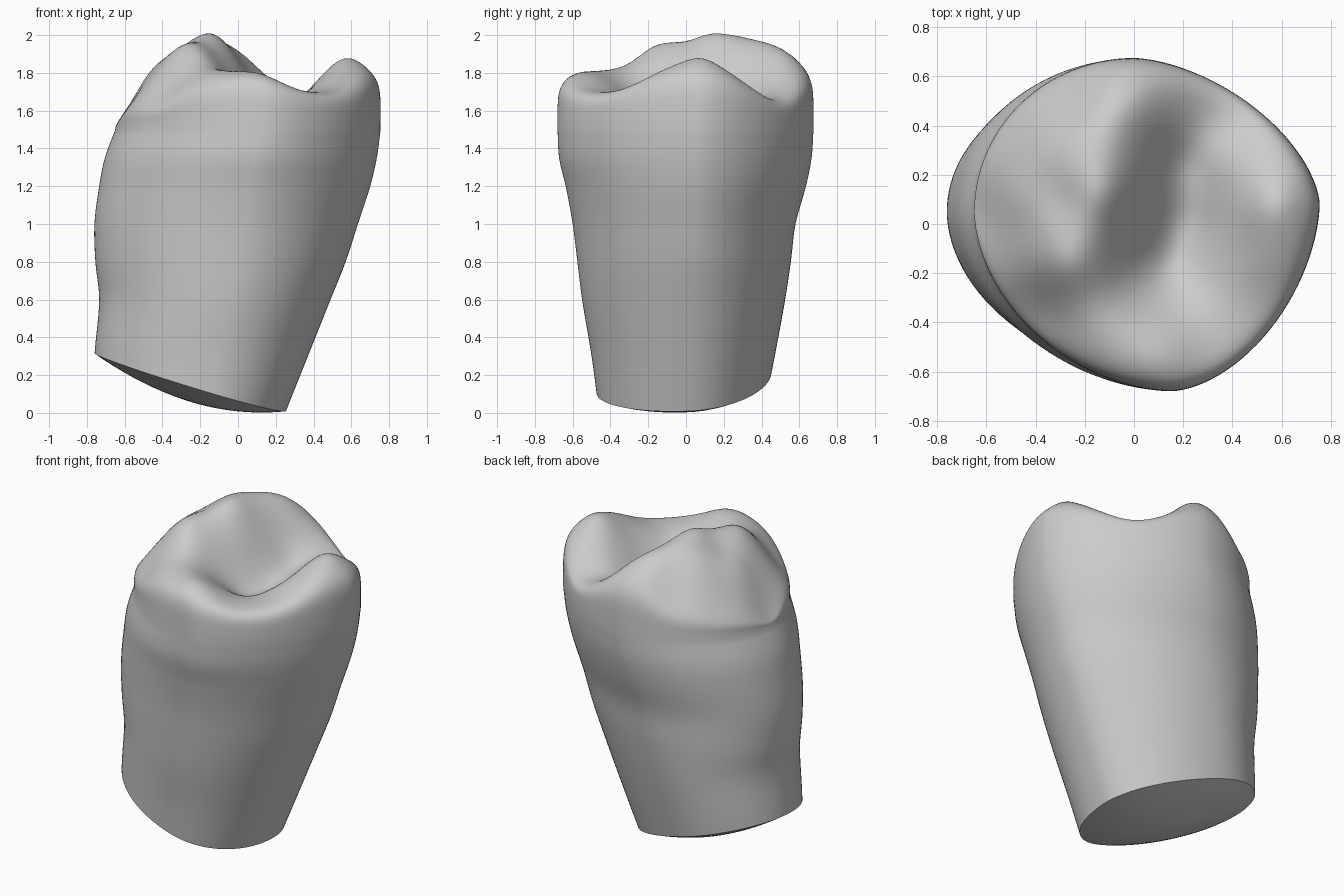
import bpy, bmesh, math
from mathutils import Vector

if "Cube" in bpy.data.objects:
    bpy.data.objects.remove(bpy.data.objects["Cube"])

SEG, SIDE, TOP, BASE = 112, 36, 44, 10
SHOULDER = 1.5

# Wall profile: height, left, right, front and back extents
WALL = [(0, -.765, .25, -.46, .41), (.3, -.76, .37, -.50, .47),
        (.6, -.735, .49, -.55, .525), (.8, -.755, .57, -.575, .555),
        (1, -.76, .635, -.60, .58), (1.2, -.735, .70, -.637, .635),
        (1.35, -.705, .735, -.672, .665), (1.5, -.65, .755, -.68, .675)]

# Chewing surface: cusps, ridges and grooves
RELIEF = [
    # high cusp and its outer slope
    (-.13, .12, 2), (-.14, .3, 1.99), (-.12, .47, 1.95), (-.12, .6, 1.88),
    (-.3, .1, 1.93), (-.47, .1, 1.81), (-.65, .05, 1.53), (-.35, .35, 1.87),
    (-.5, .4, 1.68), (-.27, .57, 1.77),
    # front ridge
    (-.27, -.17, 1.94), (-.42, -.05, 1.85), (-.52, -.2, 1.7), (-.4, -.36, 1.7),
    (-.2, -.42, 1.81), (-.08, -.44, 1.82), (.12, -.54, 1.81), (.3, -.5, 1.73),
    # inner slope and valley
    (.02, .5, 1.91), (.05, .25, 1.82), (.02, 0, 1.77), (-.02, -.22, 1.75),
    (.2, .45, 1.74), (.2, .25, 1.65), (.2, .02, 1.59), (.14, -.16, 1.6),
    (.14, -.35, 1.71),
    # low cusp
    (.58, .08, 1.89), (.7, .08, 1.86), (.58, -.15, 1.82), (.52, -.32, 1.74),
    (.55, .26, 1.8), (.4, .43, 1.68), (.4, .08, 1.74), (.35, -.17, 1.69),
    (.35, .28, 1.69)]


def extents(z):
    """Smoothly interpolated wall extents at a height."""
    z = min(max(z, 0), SHOULDER)
    i = max(k for k in range(len(WALL) - 1) if WALL[k][0] <= z)
    a, b = WALL[i], WALL[i + 1]
    p, n = WALL[max(i - 1, 0)], WALL[min(i + 2, len(WALL) - 1)]
    h = b[0] - a[0]
    t = (z - a[0]) / h
    out = []
    for k in range(1, 5):
        m0 = (b[k] - p[k]) / (b[0] - p[0]) * h
        m1 = (n[k] - a[k]) / (n[0] - a[0]) * h
        out.append((2*t**3 - 3*t*t + 1) * a[k] + (t**3 - 2*t*t + t) * m0
                   + (3*t*t - 2*t**3) * b[k] + (t**3 - t*t) * m1)
    return out


def section(angle, z):
    """Point on the rounded outline, made of four superellipse quarters."""
    left, right, front, back = extents(z)
    k = min(max(z / SHOULDER, 0), 1)
    c, s = math.cos(angle), math.sin(angle)
    mid_x = -.35 + .35 * k if s > 0 else -.15 + .3 * k
    mid_y = .02 + .06 * k if c > 0 else .05
    if c > 0:
        flatten = .36 if s > 0 else .28
    else:
        flatten = 0 if s > 0 else .18
    power = 2 / (2 - flatten * k)
    x = mid_x + ((right if c > 0 else left) - mid_x) * abs(c) ** power
    y = mid_y + ((back if s > 0 else front) - mid_y) * abs(s) ** power
    return x, y


def rim_height(x, y):
    return .16 - .3 * (x + .25) + .05 * y


def kernel(x, y, px, py):
    return math.sqrt((x - px) ** 2 + (y - py) ** 2 + .012)


def solve(rows):
    """Gauss-Jordan elimination of an augmented matrix."""
    n = len(rows)
    for i in range(n):
        pivot = max(range(i, n), key=lambda r: abs(rows[r][i]))
        rows[i], rows[pivot] = rows[pivot], rows[i]
        rows[i] = [v / rows[i][i] for v in rows[i]]
        for r in range(n):
            if r != i:
                f = rows[r][i]
                rows[r] = [v - f * u for v, u in zip(rows[r], rows[i])]
    return [row[-1] for row in rows]


# Smooth surface through all relief points
weights = solve([[kernel(x, y, px, py) for px, py, _ in RELIEF] + [z - SHOULDER]
                 for x, y, z in RELIEF])


def relief(x, y):
    return sum(w * kernel(x, y, px, py) for w, (px, py, _) in zip(weights, RELIEF))


angles = [2 * math.pi * i / SEG for i in range(SEG)]
rings = []

# Slanted root rim
rim = []
for a in angles:
    z = .15
    for _ in range(8):
        x, y = section(a, z)
        z = rim_height(x, y)
    rim.append((x, y, z))
base_mid = Vector((-.25, -.01))

# Shallow domed base, from its middle out to the rim
for j in range(1, BASE):
    s = j / BASE
    ring = []
    for x, y, _ in rim:
        p = base_mid.lerp(Vector((x, y)), s)
        ring.append((p.x, p.y, rim_height(p.x, p.y) - .1 * (1 - s * s)))
    rings.append(ring)

# Side wall
for j in range(SIDE + 1):
    ring = []
    for a, low in zip(angles, rim):
        z = low[2] + (SHOULDER - low[2]) * j / SIDE
        ring.append((*section(a, z), z))
    rings.append(ring)

# Crown, rounded over the shoulder and carved by the relief
shoulder = rings[-1]
top_mid = Vector((.05, 0))
for j in range(1, TOP):
    s = math.cos(j / TOP * math.pi / 2)
    roll = (1 - s ** 6) ** (1 / 6)
    ring = []
    for x, y, _ in shoulder:
        p = top_mid.lerp(Vector((x, y)), s)
        ring.append((p.x, p.y, SHOULDER + relief(p.x, p.y) * roll))
    rings.append(ring)

# Skin the rings
bm = bmesh.new()
loops = [[bm.verts.new(p) for p in ring] for ring in rings]
for lower, upper in zip(loops, loops[1:]):
    for i in range(SEG):
        n = (i + 1) % SEG
        bm.faces.new((lower[i], lower[n], upper[n], upper[i]))
bottom = bm.verts.new((*base_mid, rim_height(*base_mid) - .1))
top = bm.verts.new((*top_mid, SHOULDER + relief(*top_mid)))
for i in range(SEG):
    n = (i + 1) % SEG
    bm.faces.new((bottom, loops[0][n], loops[0][i]))
    bm.faces.new((top, loops[-1][i], loops[-1][n]))
bmesh.ops.recalc_face_normals(bm, faces=bm.faces)
mesh = bpy.data.meshes.new("tooth")
bm.to_mesh(mesh)
bm.free()

tooth = bpy.data.objects.new("tooth", mesh)
bpy.context.collection.objects.link(tooth)

# Plain grey
grey = bpy.data.materials.new("light grey")
grey.use_nodes = True
grey.diffuse_color = (.6, .6, .6, 1)
grey.node_tree.nodes["Principled BSDF"].inputs["Base Color"].default_value = (.6, .6, .6, 1)
mesh.materials.append(grey)

bpy.ops.object.select_all(action='DESELECT')
tooth.select_set(True)
bpy.context.view_layer.objects.active = tooth
bpy.ops.object.shade_smooth_by_angle(angle=math.radians(45))
